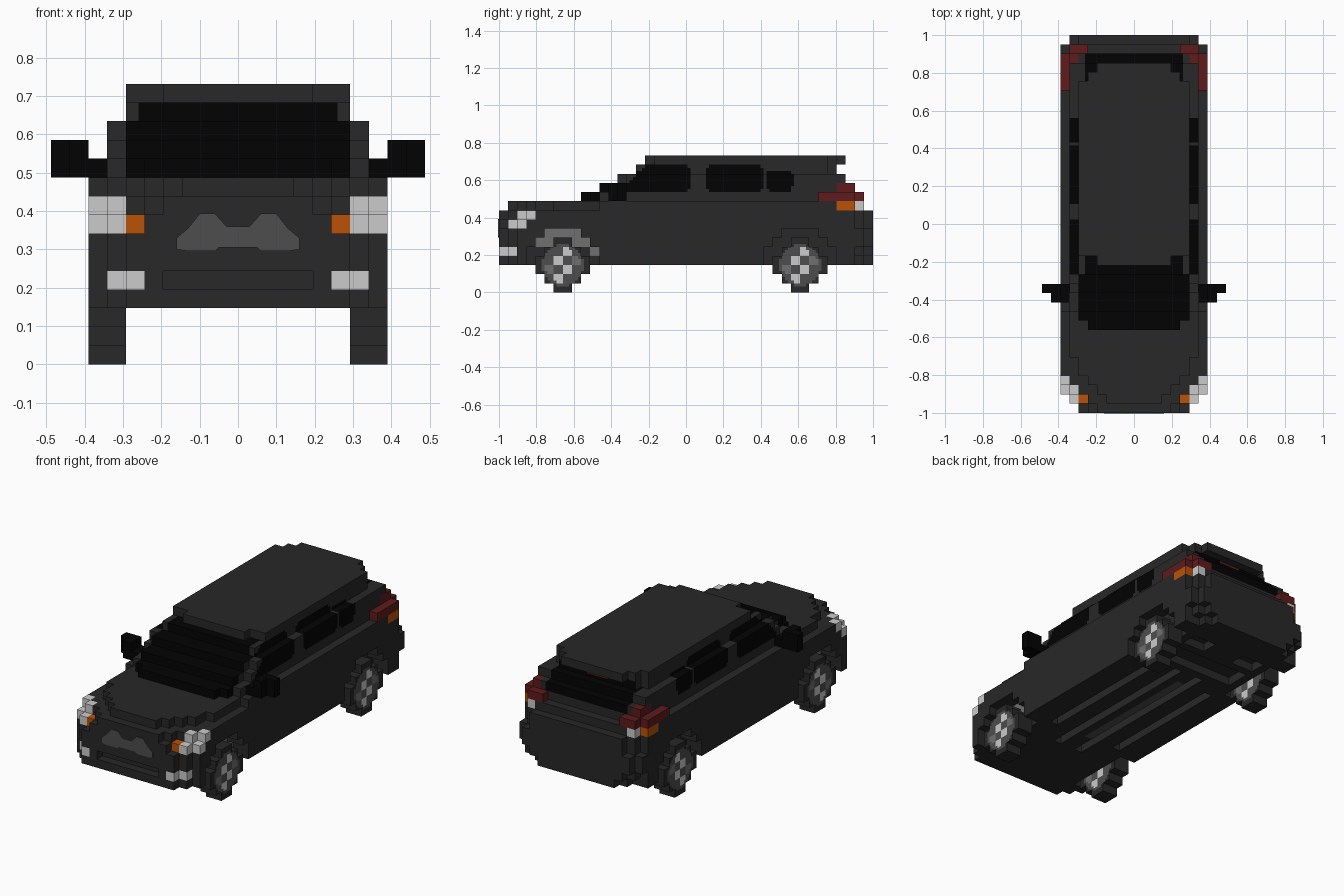
import bpy
import bmesh
import math
from itertools import product
from mathutils import Vector

cube = bpy.data.objects.get("Cube")
if cube:
    bpy.data.objects.remove(cube, do_unlink=True)

UNIT = 2 / 41      # edge of one building block
LENGTH = 41        # car length in blocks
FINE = 3           # paint cells along each block edge


def material(name, color):
    mat = bpy.data.materials.new(name)
    mat.use_nodes = True
    rgba = (*color, 1)
    mat.diffuse_color = rgba
    mat.node_tree.nodes["Principled BSDF"].inputs["Base Color"].default_value = rgba
    return mat


PAINT = material("charcoal paint", (.021, .021, .021))
GLASS = material("black glass", (.0008, .0008, .0008))
METAL = material("dark metal", (.075, .075, .075))
LINER = material("grey liner", (.16, .16, .16))
CLEAR = material("clear lamp", (.6, .6, .6))
AMBER = material("amber lamp", (.5, .085, .002))
RED = material("red lamp", (.115, .011, .011))
PALETTE = [PAINT, GLASS, METAL, LINER, CLEAR, AMBER, RED]


# Block sets: x is centred, y counts from the front, z counts from the ground
def box(x0, x1, y0, y1, z0, z1):
    return set(product(range(x0, x1), range(y0, y1), range(z0, z1)))


def slab(half, y0, y1, z0, z1):
    return box(-half, half, y0, y1, z0, z1)


def pair(x0, x1, y0, y1, z0, z1):
    return box(x0, x1, y0, y1, z0, z1) | box(-x1, -x0, y0, y1, z0, z1)


def stepped(z0, z1, *runs):
    """Layer outline given as (half width, first row, end row) runs."""
    return set().union(*(slab(half, a, b, z0, z1) for half, a, b in runs))


def add_object(name, bm, mats):
    mesh = bpy.data.meshes.new(name)
    bm.to_mesh(mesh)
    bm.free()
    for mat in mats:
        mesh.materials.append(mat)
    obj = bpy.data.objects.new(name, mesh)
    bpy.context.collection.objects.link(obj)
    return obj


def build(name, cells, rule, solid=frozenset()):
    """Skin a block set; rule(centre, normal) picks the material of each cell."""
    bm = bmesh.new()
    verts = {}

    def vert(point):
        key = tuple(round(c * FINE) for c in point)
        if key not in verts:
            x, y, z = (c / FINE for c in key)
            verts[key] = bm.verts.new((x * UNIT, (y - LENGTH / 2) * UNIT, z * UNIT))
        return verts[key]

    for cell in cells:
        for axis, side in product(range(3), (-1, 1)):
            normal = Vector((0, 0, 0))
            normal[axis] = side
            neighbour = tuple(int(c + n) for c, n in zip(cell, normal))
            if neighbour in cells or neighbour in solid:
                continue
            u, v = Vector((0, 0, 0)), Vector((0, 0, 0))
            u[(axis + 1) % 3] = v[(axis + 2) % 3] = 1 / FINE
            if side < 0:
                u, v = v, u
            corner = Vector(cell)
            corner[axis] += max(side, 0)
            for i, j in product(range(FINE), repeat=2):
                p = corner + u * i + v * j
                face = bm.faces.new([vert(q) for q in (p, p + u, p + u + v, p + v)])
                face.material_index = PALETTE.index(rule(p + (u + v) / 2, normal))
    bmesh.ops.dissolve_limit(bm, angle_limit=math.radians(1), verts=bm.verts[:],
                             edges=bm.edges[:], delimit={'MATERIAL'})
    return add_object(name, bm, PALETTE)


def plain(mat):
    return lambda centre, normal: mat


# Lower body with stepped nose
body = stepped(3, 7, (6, 0, 1), (7, 1, 2), (8, 2, 39))
body |= stepped(7, 8, (5, 0, 1), (7, 1, 2), (8, 2, 39))
body |= stepped(8, 9, (4, 0, 1), (5, 1, 2), (7, 2, 3), (8, 3, 39))
body |= stepped(9, 10, (3, 1, 2), (4, 2, 3), (5, 3, 4), (6, 4, 6), (7, 6, 11), (8, 11, 39))
# Rounded tail, widest at the bumper
body |= slab(7, 39, 40, 4, 10) | slab(6, 39, 40, 3, 4)
body |= slab(8, 39, 40, 5, 7) | slab(7, 40, 41, 5, 7)
body |= slab(6, 40, 41, 4, 9) | slab(5, 40, 41, 3, 4)
body -= slab(4, 0, 1, 4, 5)                                # lower air intake
body -= pair(1, 2, 9, 30, 3, 4) | pair(4, 5, 12, 28, 3, 4)  # floor channels
body -= slab(5, 31, 34, 3, 4) | pair(2, 5, 35, 37, 3, 4)   # rear axle recesses
AXLES = (7, 33)
for axle in AXLES:                                         # wheel arches
    for reach, z0, z1 in ((4, 3, 5), (3, 5, 6), (2, 6, 7)):
        body -= pair(6, 8, axle - reach, axle + reach, z0, z1)

# Cabin, stepping in towards the roof
cabin = stepped(10, 11, (5, 9, 10), (6, 10, 11), (7, 11, 39))
cabin |= stepped(11, 12, (6, 11, 13), (7, 13, 39))
cabin |= stepped(12, 13, (6, 13, 14), (7, 14, 38))
cabin |= stepped(13, 14, (6, 15, 36), (5, 36, 37))
cabin |= stepped(14, 15, (4, 16, 17), (6, 17, 36), (5, 36, 37), (4, 37, 38))

# Lamps replace blocks of the shell
lamps = {
    "headlights": (CLEAR, pair(6, 7, 1, 2, 7, 8) | pair(7, 8, 2, 3, 7, 8)
                   | pair(6, 7, 2, 3, 8, 9) | pair(7, 8, 3, 4, 8, 9)),
    "front_indicators": (AMBER, pair(5, 6, 1, 2, 7, 8)),
    "fog_lamps": (CLEAR, pair(5, 6, 0, 1, 4, 5) | pair(6, 7, 1, 2, 4, 5)),
    "tail_lights": (RED, pair(7, 8, 35, 39, 10, 11) | pair(6, 7, 37, 39, 11, 12)
                    | pair(5, 7, 39, 40, 10, 11)),
    "rear_indicators": (AMBER, pair(7, 8, 37, 39, 9, 10)),
    "reversing_lamps": (CLEAR, pair(6, 7, 39, 40, 9, 10)),
}
for mat, cells in lamps.values():
    body -= cells
    cabin -= cells
solid = body | cabin
for mat, cells in lamps.values():
    solid |= cells


def rounded(a, b, a0, a1, b0, b1, radius=.8):
    """True inside a rectangle with rounded corners."""
    dx = max(a0 + radius - a, a - a1 + radius, 0)
    dy = max(b0 + radius - b, b - b1 + radius, 0)
    return math.hypot(dx, dy) < radius


def body_rule(c, n):
    # Pale liner above the front wheels
    if abs(n.x) > .5 and abs(abs(c.x) - 6) < .1 and 4 < c.y < 11 and c.z < 7:
        if c.z > 5 or (c.y > 10 and c.z > 4):
            return LINER
    if n.z < -.5 and -1 < c.x < 0 and 12 < c.y < 28:
        return METAL
    return PAINT


def cabin_rule(c, n):
    across = abs(c.x)
    # Windscreen
    if c.y < 17 and c.z < 14.1 and across < (5.2 if c.z > 13.1 else 6.01):
        if n.y < -.5 or n.z > .5 or (c.y < 12 and c.z < 13):
            return GLASS
    # Side windows, with the shoulder ledge between the glass planes
    if across > 5.9 and abs(n.y) < .5:
        slant = 13.2 + (c.z - 11) * .9
        if (rounded(c.y, c.z, slant, 21, 11, 14) or rounded(c.y, c.z, 22.7, 29, 11, 14)
                or rounded(c.y, c.z, 29.2, 32.2, 11, 13.5)):
            return GLASS
    # Rear window and high brake lamp
    if c.y > 36 and 11 < c.z < 14 and across < 5.2 and (n.y > .5 or n.z > .5):
        return RED if across < 1.4 and c.z > 13.4 else GLASS
    return PAINT


build("lower_body", body, body_rule, solid)
build("cabin", cabin, cabin_rule, solid)
for name, (mat, cells) in lamps.items():
    build(name, cells, plain(mat), solid)

# Door mirrors
for name, sign in (("left_mirror", 1), ("right_mirror", -1)):
    cells = box(7, 8, 12, 14, 10, 11) | box(8, 10, 13, 14, 10, 12) | box(8, 9, 12, 13, 10, 12)
    if sign < 0:
        cells = {(-x - 1, y, z) for x, y, z in cells}
    build(name, cells, plain(GLASS))


# Wheels with patterned rims
def wheel(name, axle, x0):
    cells = set()
    for reach, z0, z1 in ((1, 0, 6), (2, 1, 5), (3, 2, 4)):
        cells |= box(x0, x0 + 2, axle - reach, axle + reach, z0, z1)

    def rim(c, n):
        dy, dz = c.y - axle, c.z - 3
        if abs(n.x) < .5 or math.hypot(dy, dz) > 2.3:
            return PAINT
        odd = (math.floor(dy) + math.floor(dz)) % 2 == 1
        if odd and min(abs(dy), abs(dz)) < 1 and math.hypot(dy, dz) < 2:
            return CLEAR if abs(dy) < 1 else LINER
        return METAL

    build(name, cells, rim)


for end, axle in zip(("front", "rear"), AXLES):
    for side, x0 in (("left", 6), ("right", -8)):
        wheel(f"{end}_{side}_wheel", axle, x0)

# Grille plate: half outline mirrored across the centre
half = [(.03, .36), (.06, .393), (.1, .393), (.13, .355), (.16, .33),
        (.16, .3), (.13, .295), (.06, .295), (.05, .305)]
outline = half + [(-x, z) for x, z in reversed(half)]
bm = bmesh.new()
plate = bm.faces.new([bm.verts.new((x, -1.004, z)) for x, z in outline])
grown = bmesh.ops.extrude_face_region(bm, geom=[plate])["geom"]
bmesh.ops.translate(bm, vec=(0, .006, 0),
                    verts=[g for g in grown if isinstance(g, bmesh.types.BMVert)])
bmesh.ops.recalc_face_normals(bm, faces=bm.faces[:])
add_object("grille", bm, [METAL])
